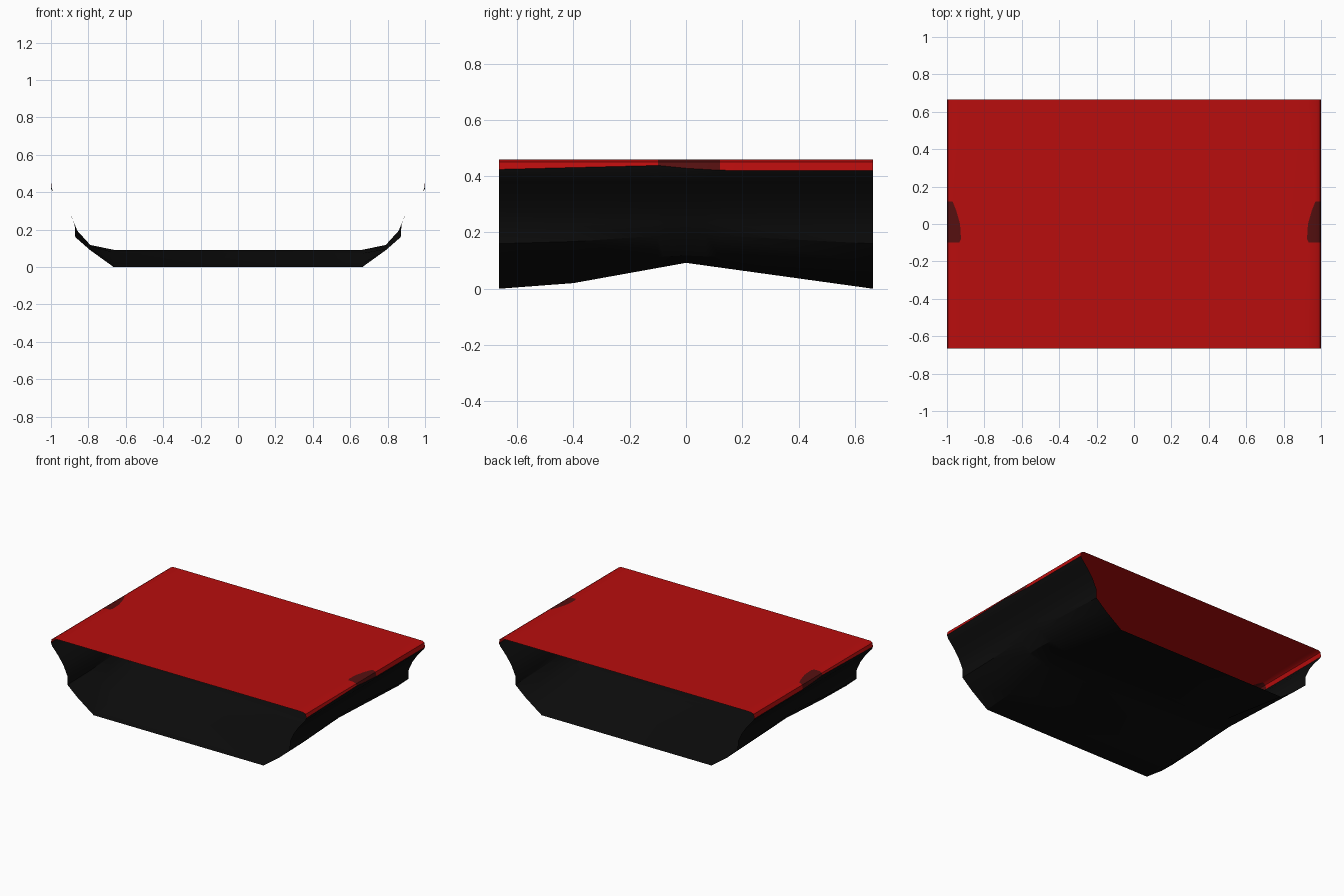
import bpy
import bmesh

cube = bpy.data.objects.get("Cube")
if cube:
    bpy.data.objects.remove(cube, do_unlink=True)


def material(name, color):
    m = bpy.data.materials.new(name)
    m.use_nodes = True
    m.diffuse_color = (*color, 1)
    bsdf = m.node_tree.nodes["Principled BSDF"]
    bsdf.inputs["Base Color"].default_value = (*color, 1)
    bsdf.inputs["Roughness"].default_value = 0.6
    return m


black = material("black", (0.004, 0.004, 0.004))
red = material("red", (0.48, 0.004, 0.004))
dark_red = material("dark_red", (0.09, 0.005, 0.005))


def interpolate(y, knots):
    for (y0, v0), (y1, v1) in zip(knots, knots[1:]):
        if y <= y1:
            return v0 + (v1 - v0) * (y - y0) / (y1 - y0)
    return knots[-1][1]


# Lengthwise stations and the curves that vary along them
END = 0.665
STATIONS = [-END, -0.4, -0.1, -0.08, 0, 0.07, 0.12, END]
KEEL = [(-END, 0), (-0.4, 0.02), (0, 0.092), (END, 0)]
SEAM = [(-END, 0.424), (-0.1, 0.438), (0, 0.428), (0.12, 0.421), (END, 0.42)]
PATCH = [(-END, 0.925), (-0.1, 0.935), (-0.08, 0.925), (0, 0.93),
         (0.07, 0.95), (0.12, 0.97), (END, 0.925)]

# Lower side of the hull at the ends and amidships
END_SIDE = [(0.665, 0), (0.79, 0.09), (0.87, 0.16), (0.872, 0.225)]
MID_SIDE = [(0.665, 0.092), (0.79, 0.118), (0.86, 0.195), (0.875, 0.235)]
FLARE = [(0.9, 0.287), (0.935, 0.338), (0.97, 0.38), (0.99, 0.402)]


def hull_half(y):
    t = interpolate(y, KEEL) / 0.092
    low = [(a[0] + (b[0] - a[0]) * t, a[1] + (b[1] - a[1]) * t)
           for a, b in zip(END_SIDE, MID_SIDE)]
    return low + FLARE + [(1, interpolate(y, SEAM))]


def lid_half(y):
    return [(0.8, 0.46), (interpolate(y, PATCH), 0.46), (0.978, 0.459),
            (0.994, 0.45), (1, interpolate(y, SEAM))]


def loft(name, half, materials, rule, flip):
    """Open sheet swept through the stations from a mirrored half profile."""
    bm = bmesh.new()
    rows = []
    for y in STATIONS:
        side = half(y)
        profile = [(-x, z) for x, z in reversed(side)] + side
        rows.append([bm.verts.new((x, y, z)) for x, z in profile])
    for a, b in zip(rows, rows[1:]):
        for i in range(len(a) - 1):
            quad = [a[i], a[i + 1], b[i + 1], b[i]]
            face = bm.faces.new(quad[::-1] if flip else quad)
            face.material_index = rule(face)
    mesh = bpy.data.meshes.new(name)
    bm.to_mesh(mesh)
    bm.free()
    for m in materials:
        mesh.materials.append(m)
    obj = bpy.data.objects.new(name, mesh)
    bpy.context.collection.objects.link(obj)
    bpy.ops.object.select_all(action="DESELECT")
    obj.select_set(True)
    bpy.context.view_layer.objects.active = obj
    bpy.ops.object.shade_smooth_by_angle()
    return obj


def patch_rule(face):
    # Dark grip marks on the rounded rims, near the middle of each side
    c = face.calc_center_median()
    return int(abs(c.x) > 0.93 and -0.1 < c.y < 0.12)


# Open-ended hull and the flat lid that closes it
loft("hull", hull_half, [black], lambda face: 0, True)
loft("top_panel", lid_half, [red, dark_red], patch_rule, False)
